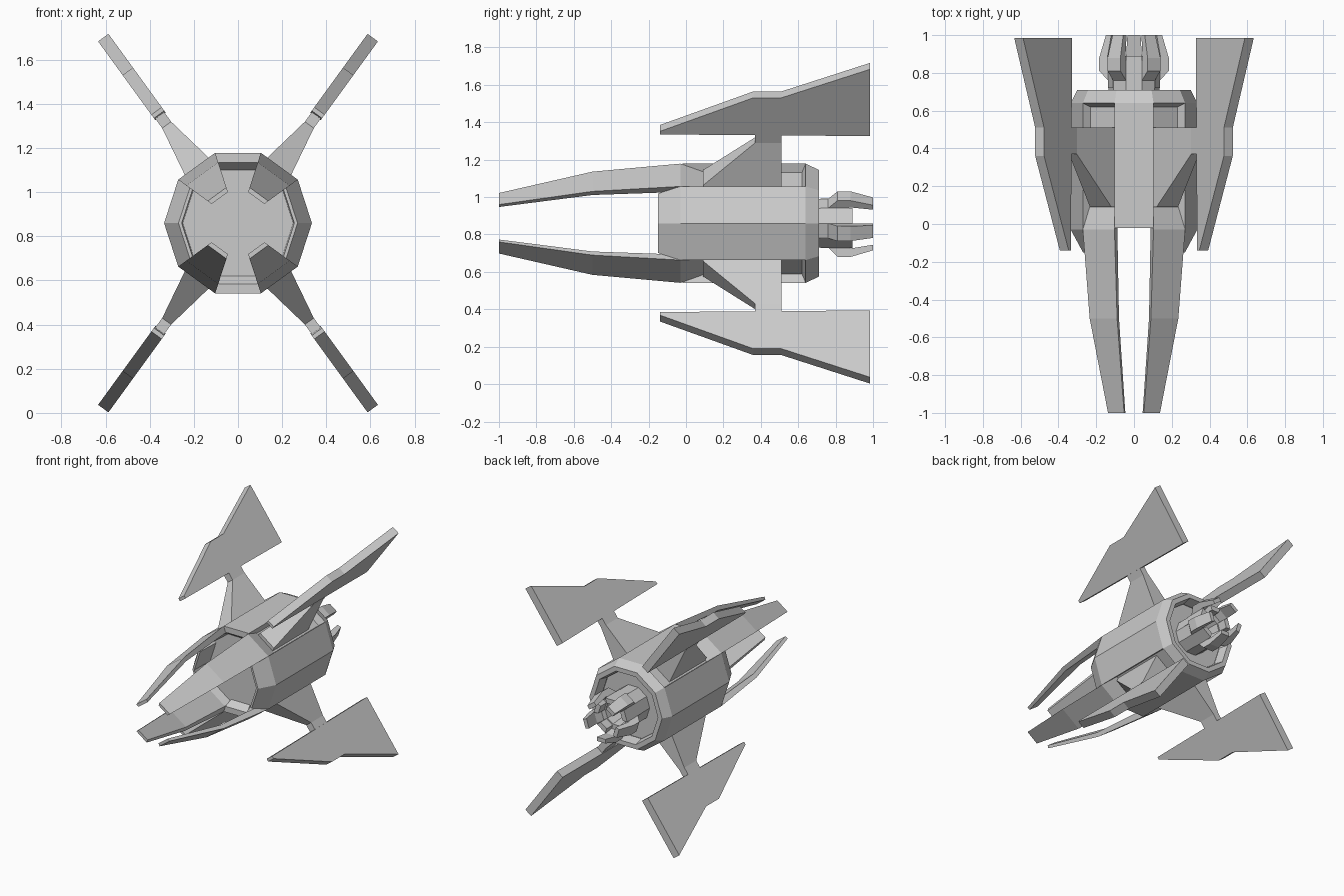
import bpy, bmesh
from math import sin, cos, radians

if "Cube" in bpy.data.objects:
    bpy.data.objects.remove(bpy.data.objects["Cube"])

CZ = 0.86  # height of the fuselage axis


def make(name, rings, closed=False):
    """Skin a list of matching point loops; cap the ends unless the rings close up."""
    bm = bmesh.new()
    vs = [[bm.verts.new(p) for p in ring] for ring in rings]
    n = len(rings[0])
    pairs = list(zip(vs, vs[1:])) + ([(vs[-1], vs[0])] if closed else [])
    for a, b in pairs:
        for i in range(n):
            j = (i + 1) % n
            bm.faces.new((a[i], a[j], b[j], b[i]))
    if not closed:
        bm.faces.new(vs[0])
        bm.faces.new(vs[-1])
    bmesh.ops.recalc_face_normals(bm, faces=bm.faces)
    me = bpy.data.meshes.new(name)
    bm.to_mesh(me)
    bm.free()
    ob = bpy.data.objects.new(name, me)
    bpy.context.collection.objects.link(ob)
    return ob


def polar(y, r, a, off=0.0):
    c, s = cos(radians(a)), sin(radians(a))
    return (r * c - off * s, y, CZ + r * s + off * c)


def sweep(name, profile, angles, closed=False):
    """Turn a closed (y, radius) profile about the long axis through the angles."""
    return make(name, [[polar(y, r, a) for y, r in profile] for a in angles], closed)


def plate(name, profile, a):
    """Radial plate from (y, radius, half thickness) points."""
    return make(name, [[polar(y, r, a, s * t) for y, r, t in profile] for s in (-1, 1)])


TEN = range(0, 360, 36)

# Inner core
make("core", [[polar(y, r, a) for a in TEN] for y, r in ((0.03, 0.27), (0.09, 0.285), (0.62, 0.285))])

# Side, top and bottom armour panels
side = [(-0.15, 0.27), (-0.03, 0.335), (0.64, 0.335), (0.64, 0.27), (0.04, 0.25), (-0.15, 0.255)]
top = [(-0.02, 0.335), (0.64, 0.335), (0.64, 0.27), (0.04, 0.245), (-0.02, 0.29)]
sweep("right_panel", side, (-36, 0, 36))
sweep("left_panel", side, (144, 180, 216))
sweep("top_panel", top, (72, 108))
sweep("bottom_panel", top, (252, 288))

# Rear collar, hollow towards the back
sweep("rear_collar", [(0.61, 0.26), (0.64, 0.335), (0.71, 0.30), (0.71, 0.265), (0.64, 0.25)], TEN, True)

# Four prongs, struts and fins on the diagonals
prong = [(-1, 0.17), (-0.5, 0.29), (-0.03, 0.335), (0.09, 0.29),
         (0.09, 0.25), (-0.03, 0.285), (-0.5, 0.257), (-1, 0.148)]
strut = [(0.09, 0.25, 0.079), (0.09, 0.30, 0.07), (0.37, 0.55, 0.025),
         (0.51, 0.55, 0.025), (0.51, 0.25, 0.079)]
link = [(0.37, 0.54, 0.025), (0.37, 0.62, 0.025), (0.51, 0.62, 0.025), (0.51, 0.54, 0.025)]
fin = [(-0.14, 0.608), (-0.14, 0.628), (0.36, 0.85), (0.51, 0.85), (0.985, 1.039), (0.985, 0.597)]
for label, a in (("upper_right", 54), ("upper_left", 126), ("lower_left", 234), ("lower_right", 306)):
    sweep(label + "_prong", prong, (a - 18, a + 18))
    plate(label + "_strut", strut, a)
    plate(label + "_fin_link", link, a)
    plate(label + "_fin", [(y, r, 0.029) for y, r in fin], a)

# Engine: open nozzle with alternating inner plates and outer petals
sweep("engine_nozzle", [(0.6, 0.135), (0.82, 0.135), (0.82, 0.09), (0.66, 0.07), (0.6, 0.07)], TEN, True)
make("engine_throat", [[polar(y, 0.08, a) for a in TEN] for y in (0.6, 0.68)])
petal = [(0.75, 0.12), (0.81, 0.18), (0.88, 0.18), (1.0, 0.145), (1.0, 0.115), (0.88, 0.135), (0.81, 0.12)]
for k in range(5):
    a = 18 + 72 * k
    sweep(f"nozzle_plate_{k + 1}", [(0.72, 0.138), (0.89, 0.138), (0.89, 0.1), (0.72, 0.1)], (a - 18, a + 18))
    plate(f"nozzle_petal_{k + 1}", [(y, r, 0.042 if y < 0.95 else 0.035) for y, r in petal], a - 36)
